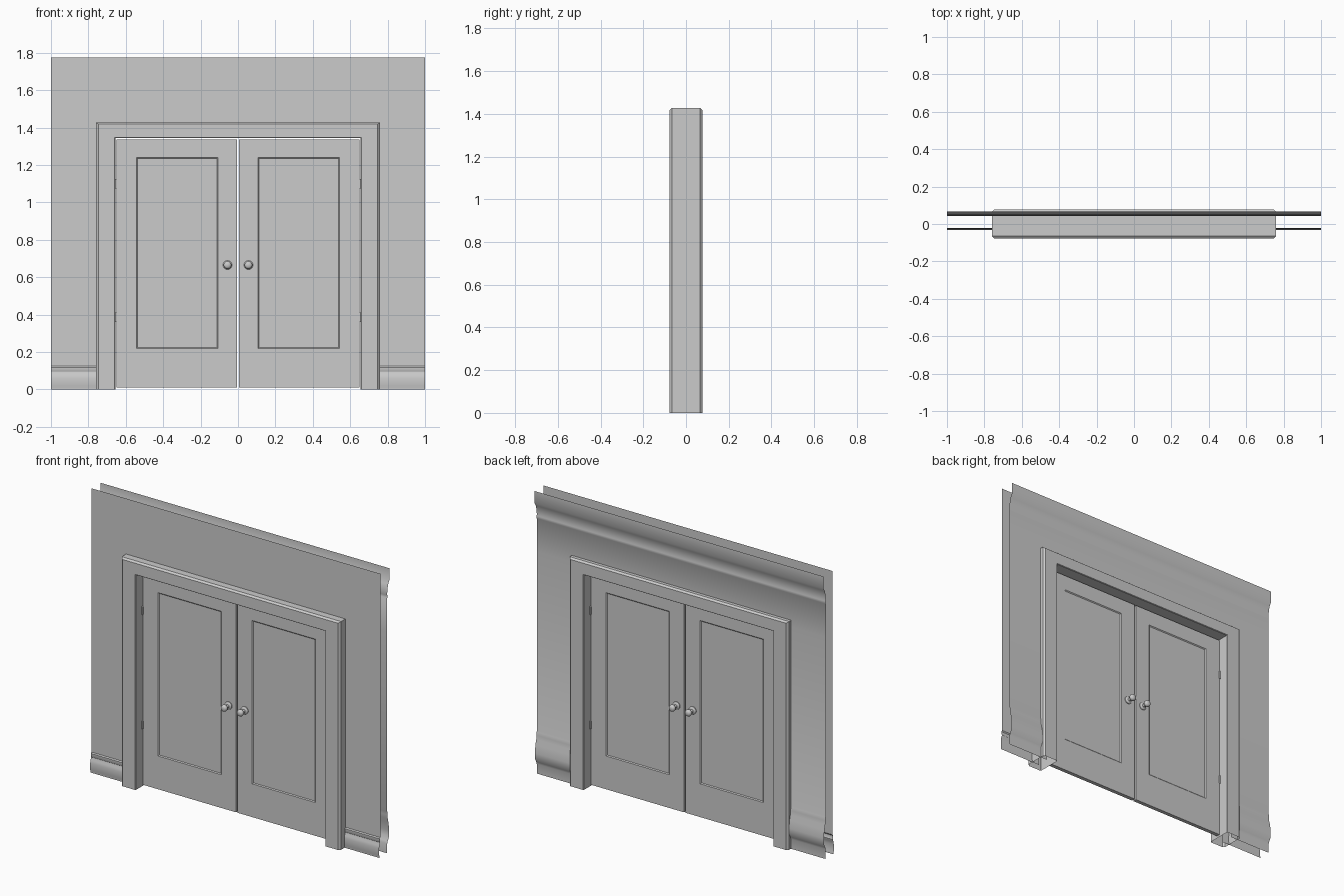
import bpy, bmesh, math

if "Cube" in bpy.data.objects:
    bpy.data.objects.remove(bpy.data.objects["Cube"])


def finish(name, bm, mirror=(False, False), smooth=None):
    bmesh.ops.recalc_face_normals(bm, faces=bm.faces)
    me = bpy.data.meshes.new(name)
    bm.to_mesh(me)
    bm.free()
    ob = bpy.data.objects.new(name, me)
    bpy.context.collection.objects.link(ob)
    if any(mirror):
        m = ob.modifiers.new("mirror", 'MIRROR')
        m.use_axis = (mirror[0], mirror[1], False)
        m.use_clip = False
        m.use_mirror_merge = False
    if smooth:
        bpy.ops.object.select_all(action='DESELECT')
        ob.select_set(True)
        bpy.context.view_layer.objects.active = ob
        bpy.ops.object.shade_smooth_by_angle(angle=math.radians(smooth))
    return ob


def bridge(bm, rings, closed):
    n = len(rings[0])
    for a, b in zip(rings, rings[1:]):
        for i in range(n if closed else n - 1):
            j = (i + 1) % n
            bm.faces.new((a[i], a[j], b[j], b[i]))


def sheet(name, profile, wall_y, side, x0, x1, mirror):
    """Extrude a (projection, z) profile along x as a single sheet."""
    bm = bmesh.new()
    rings = [[bm.verts.new((x, wall_y + side * d, z)) for d, z in profile] for x in (x0, x1)]
    bridge(bm, rings, False)
    return finish(name, bm, (mirror, False), 35)


# wall sheets with their baseboards and the back cornice
FRONT_Y, BACK_Y, SPLIT, TOP = -0.022, 0.044, 1.385, 1.775
front_base = [(.008, 0), (.008, .01), (.011, .02), (.011, .06), (.008, .077), (.003, .088),
              (.002, .095), (.005, .1), (.005, .118), (0, .125), (0, SPLIT)]
back_base = [(.003, 0), (.003, .06), (.008, .075), (.022, .1), (.022, .135), (.016, .185),
             (.008, .215), (.005, .24), (.004, .26), (0, .27), (0, SPLIT)]
cornice = [(0, SPLIT), (0, 1.59), (.004, 1.597), (.004, 1.612), (.002, 1.62), (.005, 1.65),
           (.012, 1.68), (.024, 1.70), (.024, TOP)]
sheet("front_wall_side", front_base, FRONT_Y, -1, .71, 1, True)
sheet("front_wall_upper", [(0, SPLIT), (0, TOP)], FRONT_Y, -1, -1, 1, False)
sheet("back_wall_side", back_base, BACK_Y, 1, .71, 1, True)
sheet("back_wall_upper", cornice, BACK_Y, 1, -1, 1, False)

# door frame: bevelled hollow section swept round the opening with mitred corners
W, H, T, D, B, S = .655, 1.345, .104, .077, .012, .004
section = [(0, -D + S), (S, -D), (T - B, -D), (T, -D + B),
           (T, D - B), (T - B, D), (S, D), (0, D - S)]
bm = bmesh.new()
rings = []
for sx, corner in ((-1, 0), (-1, 1), (1, 1), (1, 0)):
    rings.append([bm.verts.new((sx * (W + d), y, (H + d * .083 / T) * corner)) for d, y in section])
bridge(bm, rings, True)
finish("door_frame", bm)

# double doors with a recessed panel on each face
bm = bmesh.new()
X0, X1, Z0, Z1, TH = .005, .65, .01, 1.336, .012
bmesh.ops.create_cube(bm, size=1)
for v in bm.verts:
    v.co = ((X0 + X1) / 2 + v.co.x * (X1 - X0), v.co.y * 2 * TH, (Z0 + Z1) / 2 + v.co.z * (Z1 - Z0))
faces = [f for f in bm.faces if abs(f.normal.y) > .9]
bmesh.ops.inset_individual(bm, faces=faces, thickness=.1)
for f in faces:
    for v in f.verts:
        v.co.x = .107 if v.co.x < .3 else .544
        v.co.z = .218 if v.co.z < .6 else 1.24
bmesh.ops.inset_individual(bm, faces=faces, thickness=.008, depth=-.005)
finish("door", bm, (True, False))

# round knobs on both faces of both doors
lathe = [(.024, .012), (.024, .016), (.019, .02), (.01, .023), (.009, .038), (.015, .043),
         (.02, .05), (.021, .057), (.018, .065), (.011, .07)]
bm = bmesh.new()
N = 20
rings = [[bm.verts.new((.056 + r * math.cos(2 * math.pi * i / N), -y,
                        .665 + r * math.sin(2 * math.pi * i / N))) for i in range(N)]
         for r, y in lathe]
bridge(bm, rings, True)
bm.faces.new(rings[-1])
finish("knob", bm, (True, True), 40)

# hinge barrels in the gap at the outer door edges
for name, z in (("lower_hinge", .385), ("upper_hinge", 1.1)):
    bm = bmesh.new()
    bmesh.ops.create_cone(bm, cap_ends=True, segments=10, radius1=.005, radius2=.005, depth=.05)
    bmesh.ops.translate(bm, verts=bm.verts, vec=(.651, .014, z))
    finish(name, bm, (True, True), 40)
